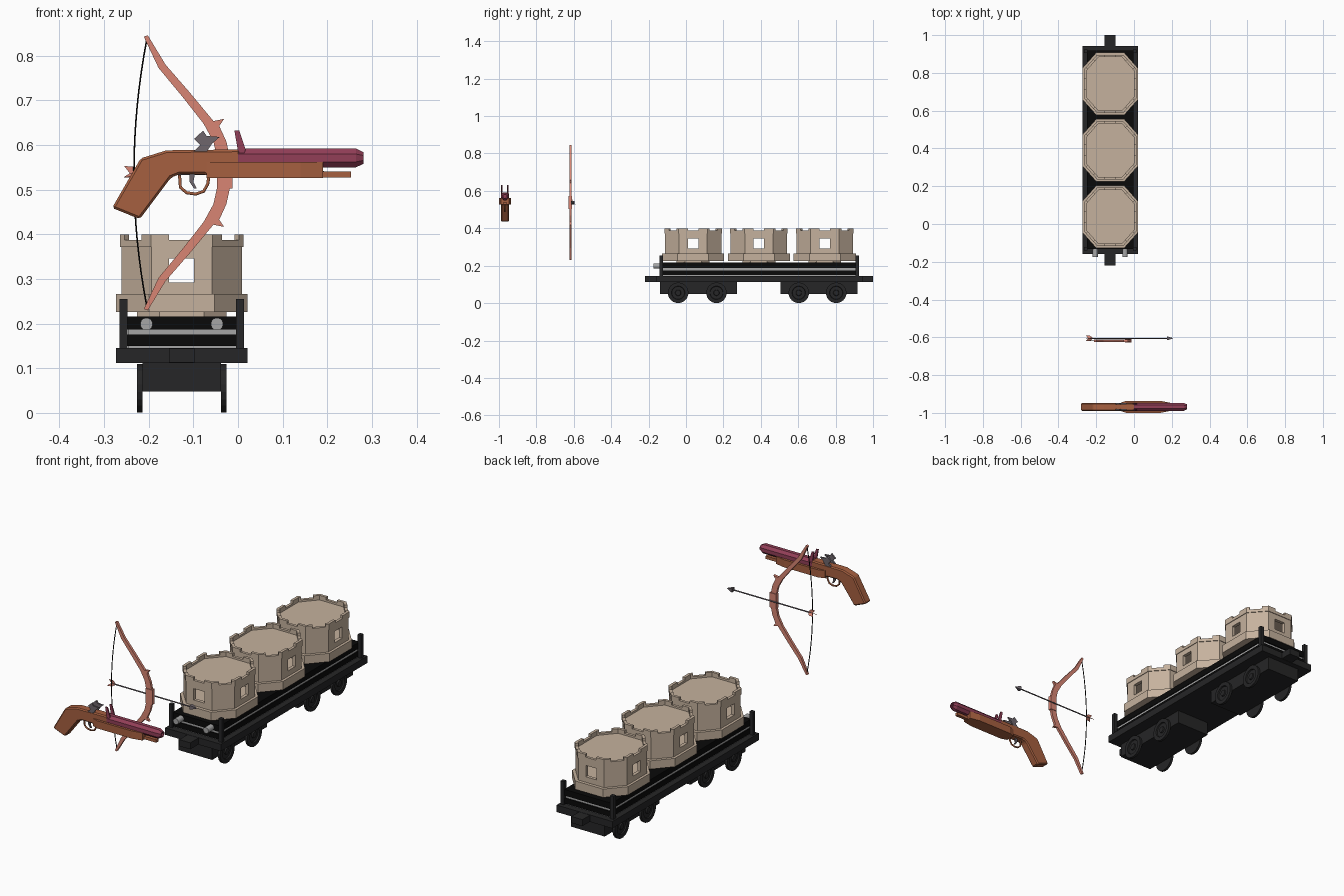
import bpy, bmesh, math
from mathutils import Matrix

if "Cube" in bpy.data.objects:
    bpy.data.objects.remove(bpy.data.objects["Cube"])


def mat(name, r, g, b):
    m = bpy.data.materials.new(name)
    m.diffuse_color = tuple((c / 255) ** 2.2 for c in (r, g, b)) + (1,)
    m.use_nodes = True
    m.node_tree.nodes["Principled BSDF"].inputs["Base Color"].default_value = m.diffuse_color
    return m


STONE = mat("stone", 196, 176, 156)
BLACK = mat("black", 18, 18, 18)
IRON = mat("iron", 42, 42, 43)
STEEL = mat("steel", 165, 165, 165)
WOOD = mat("wood", 165, 96, 66)
BARREL = mat("barrel_red", 145, 65, 88)
BOWWOOD = mat("bow_wood", 215, 132, 115)
METAL = mat("metal", 110, 102, 108)
CX = -0.126  # wagon centre line


def finish(name, bm, m):
    bmesh.ops.recalc_face_normals(bm, faces=bm.faces)
    me = bpy.data.meshes.new(name)
    bm.to_mesh(me)
    bm.free()
    ob = bpy.data.objects.new(name, me)
    bpy.context.collection.objects.link(ob)
    if m:
        me.materials.append(m)
    return ob


def loft(name, rings, m):
    """Closed solid through rings of 3D points."""
    bm = bmesh.new()
    vs = [[bm.verts.new(p) for p in r] for r in rings]
    n = len(vs[0])
    for a, b in zip(vs, vs[1:]):
        for i in range(n):
            j = (i + 1) % n
            bm.faces.new((a[i], a[j], b[j], b[i]))
    bm.faces.new(vs[0])
    bm.faces.new(vs[-1])
    return finish(name, bm, m)


def box(name, x0, x1, y0, y1, z0, z1, m):
    sq = [(x0, y0), (x1, y0), (x1, y1), (x0, y1)]
    return loft(name, [[(x, y, z) for x, y in sq] for z in (z0, z1)], m)


def prism(name, pts, y, half, m):
    """XZ outline given thickness in y."""
    return loft(name, [[(x, v, z) for x, z in pts] for v in (y - half, y + half)], m)


def lathe(name, axis, origin, prof, n, m):
    """Rings (position along axis, radius) around the x or y axis."""
    rings = []
    for t, r in prof:
        ring = []
        for i in range(n):
            a = 2 * math.pi * (i + 0.5) / n
            u, w = r * math.cos(a), r * math.sin(a)
            d = (t, u, w) if axis == "x" else (u, t, w)
            ring.append(tuple(o + k for o, k in zip(origin, d)))
        rings.append(ring)
    return loft(name, rings, m)


def octa(name, hx, hy, z0, z1, m=STONE):
    fx, fy = hx * 0.5, hy * 0.5
    o = [(fx, -hy), (hx, -fy), (hx, fy), (fx, hy), (-fx, hy), (-hx, fy), (-hx, -fy), (-fx, -hy)]
    return loft(name, [[(CX + x, y, z) for x, y in o] for z in (z0, z1)], m)


def cut(ob, cutter):
    md = ob.modifiers.new("cut", "BOOLEAN")
    md.operation = "DIFFERENCE"
    md.solver = "EXACT"
    md.object = cutter
    bpy.context.view_layer.objects.active = ob
    bpy.ops.object.modifier_apply(modifier=md.name)
    bpy.data.objects.remove(cutter)


def wire(name, pts, r, m, cyclic=False):
    cu = bpy.data.curves.new(name, "CURVE")
    cu.dimensions = "3D"
    cu.bevel_depth = r
    cu.bevel_resolution = 1
    cu.use_fill_caps = True
    sp = cu.splines.new("POLY")
    sp.points.add(len(pts) - 1)
    for p, c in zip(sp.points, pts):
        p.co = (*c, 1)
    ob = bpy.data.objects.new(name, cu)
    bpy.context.collection.objects.link(ob)
    cu.materials.append(m)


# --- wagon: deck, couplers, cargo bed with rails, posts, lamps
box("deck", CX - .147, CX + .147, -.158, .943, .112, .145, IRON)
box("coupler_front", CX - .029, CX + .029, -.22, -.158, .113, .144, IRON)
box("coupler_back", CX - .029, CX + .029, .943, 1.0, .113, .144, IRON)
box("bed_core", CX - .12, CX + .12, -.127, .912, .145, .213, STEEL)
for z0, z1 in ((.15, .175), (.187, .216)):
    box("bed_planks", CX - .124, CX + .124, -.133, .918, z0, z1, BLACK)
for s in (-1, 1):
    for y in (-.132, .915):
        x = CX + s * .1305
        box("corner_post", x - .009, x + .009, y - .009, y + .009, .145, .255, IRON)
    lathe("lamp", "y", (CX + s * .079, 0, .199), [(-.175, .014), (-.125, .014)], 16, STEEL)

# --- bogies and wheels
for y0, ys in ((-.14, (-.042, .163)), (.505, (.603, .803))):
    box("bogie", CX - .088, CX + .088, y0, y0 + .412, .048, .112, IRON)
    for y in ys:
        for s in (-1, 1):
            x = CX + s * .088
            lathe("wheel", "x", (x, y, .055), [(0, .055), (s * .012, .055), (s * .012, .036),
                  (s * .006, .034), (s * .006, .016), (s * .012, .014)], 20, IRON)

# --- one castle tower, centred on y = 0
body = octa("tower_wall", .135, .151, .265, .374)
cut(body, octa("inner", .119, .135, .25, .39))
cut(body, box("win", CX - .028, CX + .028, -1, 1, .292, .346, None))
cut(body, box("win", CX - 1, CX + 1, -.028, .028, .292, .346, None))
crown = octa("tower_crown", .138, .154, .372, .400)
cut(crown, octa("inner", .125, .141, .378, .42))
for k in range(4):
    c = box("notch", -1, 1, -.028, .028, .387, .43, None)
    c.data.transform(Matrix.Translation((CX, 0, 0)) @ Matrix.Rotation(k * math.pi / 4, 4, "Z"))
    cut(crown, c)
parts = [body, crown, octa("tower_base", .147, .166, .226, .266),
         octa("tower_foot", .1, .088, .214, .227)]
for p in parts:
    for y in (.39, .742):
        q = p.copy()
        q.location.y = y
        bpy.context.collection.objects.link(q)
    p.location.y = .038

# --- bow with barbs, string and arrow
BY, BZ = -.618, .5375
outer = [(-.202, .308), (-.162, .242), (-.108, .18), (-.055, .116), (-.031, .121),
         (-.042, .105), (-.026, .07), (-.015, .02)]
inner = [(-.044, .02), (-.055, .07), (-.077, .11), (-.124, .17), (-.178, .235), (-.211, .305)]


def flip(pts):
    return [(x, -z) for x, z in reversed(pts)]


outline = outer + flip(outer) + flip(inner) + inner
prism("bow", [(x, BZ + z) for x, z in outline], BY, .006, BOWWOOD)
box("bow_grip", -.047, -.012, BY - .009, BY + .009, BZ - .035, BZ + .035, BOWWOOD)
wire("bow_string", [(-.204 - .029 * (1 - (i / 8) ** 2), BY, BZ + .3 * i / 8)
                    for i in range(-8, 9)], .002, BLACK)
AY, AZ = -.605, .536
lathe("arrow_shaft", "x", (0, AY, AZ), [(-.235, .003), (.18, .003)], 8, METAL)
lathe("arrow_head", "x", (0, AY, AZ), [(.175, .013), (.182, .012), (.207, .0008)], 4, METAL)
for k in range(3):
    f = prism("arrow_feather", [(-.255, .017), (-.232, .015), (-.218, 0), (-.242, 0)], 0, .001, BOWWOOD)
    f.data.transform(Matrix.Translation((0, AY, AZ)) @ Matrix.Rotation(k * 2 * math.pi / 3, 4, "X"))

# --- pistol: stock, side plates, fore end
GY = -.968
stock = prism("pistol_stock", [(-.282, .459), (-.218, .57), (-.16, .588), (.005, .59), (.005, .58),
              (.19, .579), (.19, .53), (-.06, .527), (-.075, .534), (-.13, .535), (-.15, .527),
              (-.22, .434)], GY, .021, WOOD)
bv = stock.modifiers.new("chamfer", "BEVEL")
bv.width = .007
bv.segments = 1
loft("side_plates", [[(x, GY + y, z) for x, y in ((-.07, -.022), (-.04, -.032), (.14, -.032),
     (.19, -.022), (.19, .022), (.14, .032), (-.04, .032), (-.07, .022))] for z in (.526, .562)], WOOD)
box("ramrod_bar", .17, .253, GY - .008, GY + .008, .527, .541, WOOD)

# --- barrel with muzzle hole, sight prongs, hammers
lathe("barrel", "x", (0, GY, .571), [(0, .023), (.264, .023), (.281, .014), (.281, .009), (.25, .009)],
      8, BARREL)
hammer = [(-.1, .585), (-.085, .6), (-.098, .614), (-.078, .632), (-.07, .62), (-.041, .618),
          (-.058, .603), (-.07, .585)]
for s in (-1, 1):
    prism("sight_prong", [(-.008, .632), (.003, .632), (.017, .59), (.012, .574), (.001, .58)],
          GY + s * .016, .003, BARREL)
    prism("hammer", hammer, GY + s * .016, .004, METAL)

# --- trigger and guard
wire("trigger_guard", [(x, GY, z) for x, z in ((-.131, .533), (-.129, .505), (-.115, .493),
     (-.095, .49), (-.077, .496), (-.068, .512), (-.065, .53))], .004, WOOD)
prism("trigger", [(-.108, .537), (-.096, .537), (-.1, .517), (-.092, .502), (-.099, .503), (-.109, .518)],
      GY, .004, METAL)
